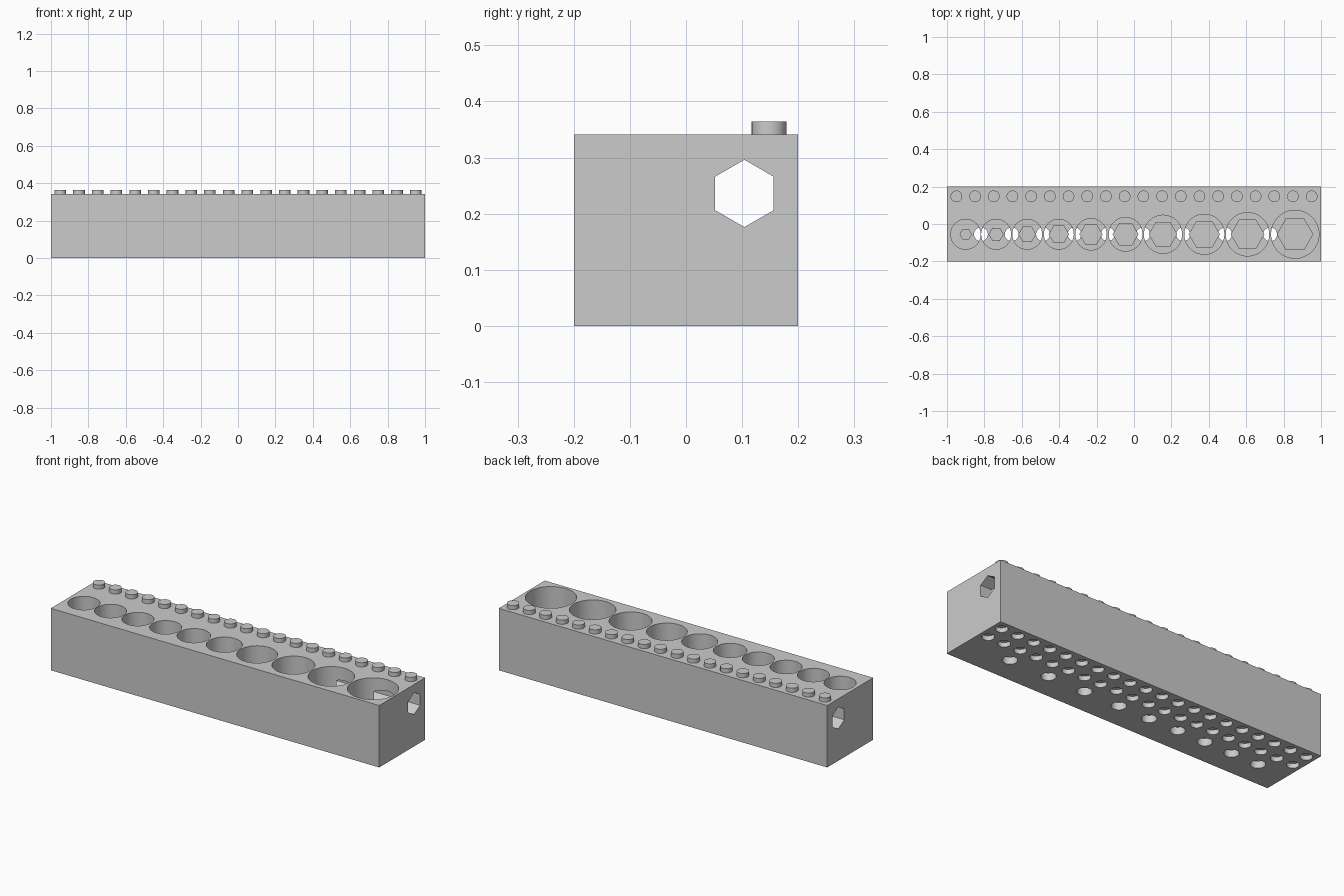
import bpy, bmesh, math
from mathutils import Matrix

cube = bpy.data.objects.get("Cube")
if cube:
    bpy.data.objects.remove(cube, do_unlink=True)

grey = bpy.data.materials.new("light_grey")
grey.use_nodes = True
colour = (0.6, 0.6, 0.6, 1)
grey.diffuse_color = colour
grey.node_tree.nodes["Principled BSDF"].inputs["Base Color"].default_value = colour

TOP, FLOOR, ROW_Y = 0.341, 0.04, -0.055
PITCH, STUD_R, STUD_Y = 0.1, 0.031, 0.148


def make(name, bm):
    mesh = bpy.data.meshes.new(name)
    bm.to_mesh(mesh)
    bm.free()
    mesh.materials.append(grey)
    ob = bpy.data.objects.new(name, mesh)
    bpy.context.collection.objects.link(ob)
    return ob


def prisms(name, items, sides):
    """Upright prisms, each given as x, y, radius, bottom, top."""
    bm = bmesh.new()
    for x, y, r, z0, z1 in items:
        # Two corners of each prism point along x
        turn = Matrix.Rotation(math.pi / 2, 4, "Z")
        place = Matrix.Translation((x, y, (z0 + z1) / 2)) @ turn
        bmesh.ops.create_cone(bm, cap_ends=True, segments=sides, radius1=r,
                              radius2=r, depth=z1 - z0, matrix=place)
    return make(name, bm)


def smooth(ob):
    bpy.ops.object.select_all(action="DESELECT")
    ob.select_set(True)
    bpy.context.view_layer.objects.active = ob
    bpy.ops.object.shade_smooth_by_angle(angle=math.radians(30))


# Block body
bm = bmesh.new()
bmesh.ops.create_cube(bm, size=1, matrix=Matrix.Translation((0, 0, TOP / 2))
                      @ Matrix.Diagonal((2, 0.4, TOP, 1)))
block = make("block", bm)

# Row of round pockets, growing towards the left end
centres = [-0.9, -0.737, -0.571, -0.402, -0.23, -0.045, 0.155, 0.376, 0.607, 0.861]
radii = [0.08, 0.08, 0.08, 0.08, 0.084, 0.09, 0.102, 0.107, 0.116, 0.128]
pockets = prisms("pocket_cutter", [(x, ROW_Y, r, FLOOR, TOP + 0.1)
                                   for x, r in zip(centres, radii)], 64)

# Drain holes under the walls between pockets
ends = [(x + r, x2 - r2) for x, r, x2, r2
        in zip(centres, radii, centres[1:], radii[1:])]
drains = prisms("drain_cutter", [((a + b) / 2, ROW_Y, 0.037, -0.1, FLOOR + 0.006)
                                 for a, b in ends], 32)

# Two rows of shallow holes in the underside
xs = [-0.95 + PITCH * i for i in range(20)]
recesses = prisms("recess_cutter", [(x, y, STUD_R, -0.1, 0.025) for x in xs
                                    for y in (STUD_Y, STUD_Y - PITCH)], 32)

# Six-sided tunnel along the whole length, one corner up
bm = bmesh.new()
bmesh.ops.create_cone(bm, cap_ends=True, segments=6, radius1=0.06, radius2=0.06,
                      depth=2.4, matrix=Matrix.Translation((0, 0.104, 0.236))
                      @ Matrix.Rotation(math.pi / 2, 4, "Y")
                      @ Matrix.Rotation(math.pi / 2, 4, "Z"))
# Turn the section if a flat side came out on top
if max(v.co.z for v in bm.verts) < 0.236 + 0.058:
    spin = Matrix.Rotation(math.pi / 6, 3, "X")
    bmesh.ops.rotate(bm, verts=bm.verts, cent=(0, 0.104, 0.236), matrix=spin)
tunnel = make("tunnel_cutter", bm)

# Cut the block, then discard the cutters
cutters = [pockets, drains, recesses, tunnel]
for cutter in cutters:
    cutter.hide_render = True
    mod = block.modifiers.new(cutter.name, "BOOLEAN")
    mod.operation = "DIFFERENCE"
    mod.solver = "EXACT"
    mod.object = cutter
bpy.context.view_layer.update()
depsgraph = bpy.context.evaluated_depsgraph_get()
result = bpy.data.meshes.new_from_object(block.evaluated_get(depsgraph))
block.modifiers.clear()
block.data = result
for cutter in cutters:
    bpy.data.objects.remove(cutter, do_unlink=True)
smooth(block)

# Six-sided pegs standing in the pockets, one size step each
pegs = []
for i, x in enumerate(centres):
    pegs.append((x, ROW_Y, 0.033 + 0.0072 * i, FLOOR - 0.002, 0.1))
peg_row = prisms("hex_pegs", pegs, 6)
bm = bmesh.new()
bm.from_mesh(peg_row.data)
# Keep a corner on the row line for every peg
first = [v for v in bm.verts if abs(v.co.y - ROW_Y) < 0.001]
if not first:
    for x in centres:
        near = [v for v in bm.verts if abs(v.co.x - x) < 0.11
                and min(centres, key=lambda c: abs(c - v.co.x)) == x]
        bmesh.ops.rotate(bm, verts=near, cent=(x, ROW_Y, 0),
                         matrix=Matrix.Rotation(math.pi / 6, 3, "Z"))
bm.to_mesh(peg_row.data)
bm.free()

# Studs along the back of the top
studs = prisms("studs", [(x, STUD_Y, STUD_R, TOP - 0.005, 0.364) for x in xs], 32)
smooth(studs)
